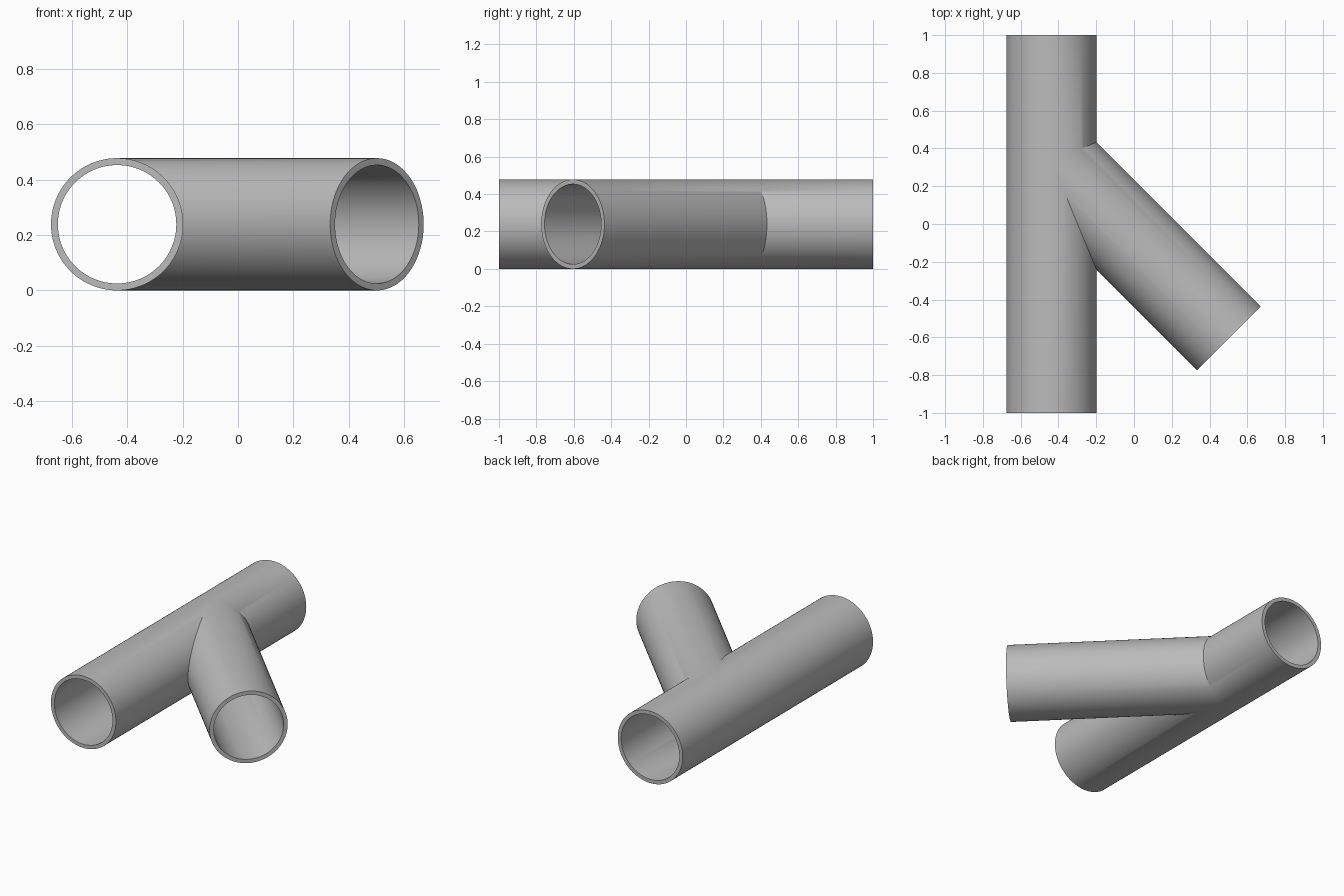
import bpy, bmesh, math
from mathutils import Vector

cube = bpy.data.objects.get("Cube")
if cube:
    bpy.data.objects.remove(cube, do_unlink=True)

SEGMENTS = 96
OUTER, INNER = 0.239, 0.214
JOINT = Vector((-0.437, 0.334, OUTER))      # where the two pipe axes meet
BRANCH_LENGTH = 1.328
BRANCH_DIR = Vector((1, -1, 0)).normalized()
BRANCH_SIDE = Vector((1, 1, 0)).normalized()
STEEP, SHALLOW = math.tan(math.radians(67.5)), math.tan(math.radians(22.5))


def bridge(bm, ring_a, ring_b):
    """Join two closed rings of vertices with a band of quads."""
    for i in range(SEGMENTS):
        j = (i + 1) % SEGMENTS
        bm.faces.new((ring_a[i], ring_a[j], ring_b[j], ring_b[i]))


def pipe_skin(bm, radius):
    """Mitred Y-shaped skin; returns its three open end rings."""
    front, front_join, back_join, back, branch_join, branch = ([] for _ in range(6))
    for i in range(SEGMENTS):
        angle = math.tau * i / SEGMENTS
        c, z = radius * math.cos(angle), radius * math.sin(angle)
        reach = max(c, 0)
        # Straight run, cut back along the two mitre planes
        front.append(Vector((JOINT.x + c, -1, JOINT.z + z)))
        front_join.append(JOINT + Vector((c, -reach * STEEP, z)))
        back_join.append(JOINT + Vector((c, reach * SHALLOW, z)))
        back.append(Vector((JOINT.x + c, 1, JOINT.z + z)))
        # Angled run, starting on the same mitre planes
        start = c * SHALLOW if c > 0 else -c * STEEP
        offset = JOINT + BRANCH_SIDE * c + Vector((0, 0, z))
        branch_join.append(offset + BRANCH_DIR * start)
        branch.append(offset + BRANCH_DIR * BRANCH_LENGTH)
    rings = [[bm.verts.new(p) for p in ring]
             for ring in (front, front_join, back_join, back, branch_join, branch)]
    for a, b in ((0, 1), (2, 3), (4, 5)):
        bridge(bm, rings[a], rings[b])
    return rings[0], rings[3], rings[5]


# Outer skin, bore and the flat rims between them
bm = bmesh.new()
for outer_ring, inner_ring in zip(pipe_skin(bm, OUTER), pipe_skin(bm, INNER)):
    bridge(bm, outer_ring, inner_ring)
bmesh.ops.remove_doubles(bm, verts=bm.verts, dist=0.0001)
bmesh.ops.recalc_face_normals(bm, faces=bm.faces)
mesh = bpy.data.meshes.new("pipe_branch_fitting")
bm.to_mesh(mesh)
bm.free()

fitting = bpy.data.objects.new("pipe_branch_fitting", mesh)
bpy.context.collection.objects.link(fitting)

# Plain grey material
grey = bpy.data.materials.new("pipe_grey")
grey.use_nodes = True
colour = (0.5, 0.5, 0.5, 1)
grey.diffuse_color = colour
grey.node_tree.nodes["Principled BSDF"].inputs["Base Color"].default_value = colour
mesh.materials.append(grey)

# Smooth walls with crisp rims and seams
bpy.ops.object.select_all(action="DESELECT")
fitting.select_set(True)
bpy.context.view_layer.objects.active = fitting
bpy.ops.object.shade_smooth_by_angle(angle=math.radians(30))
